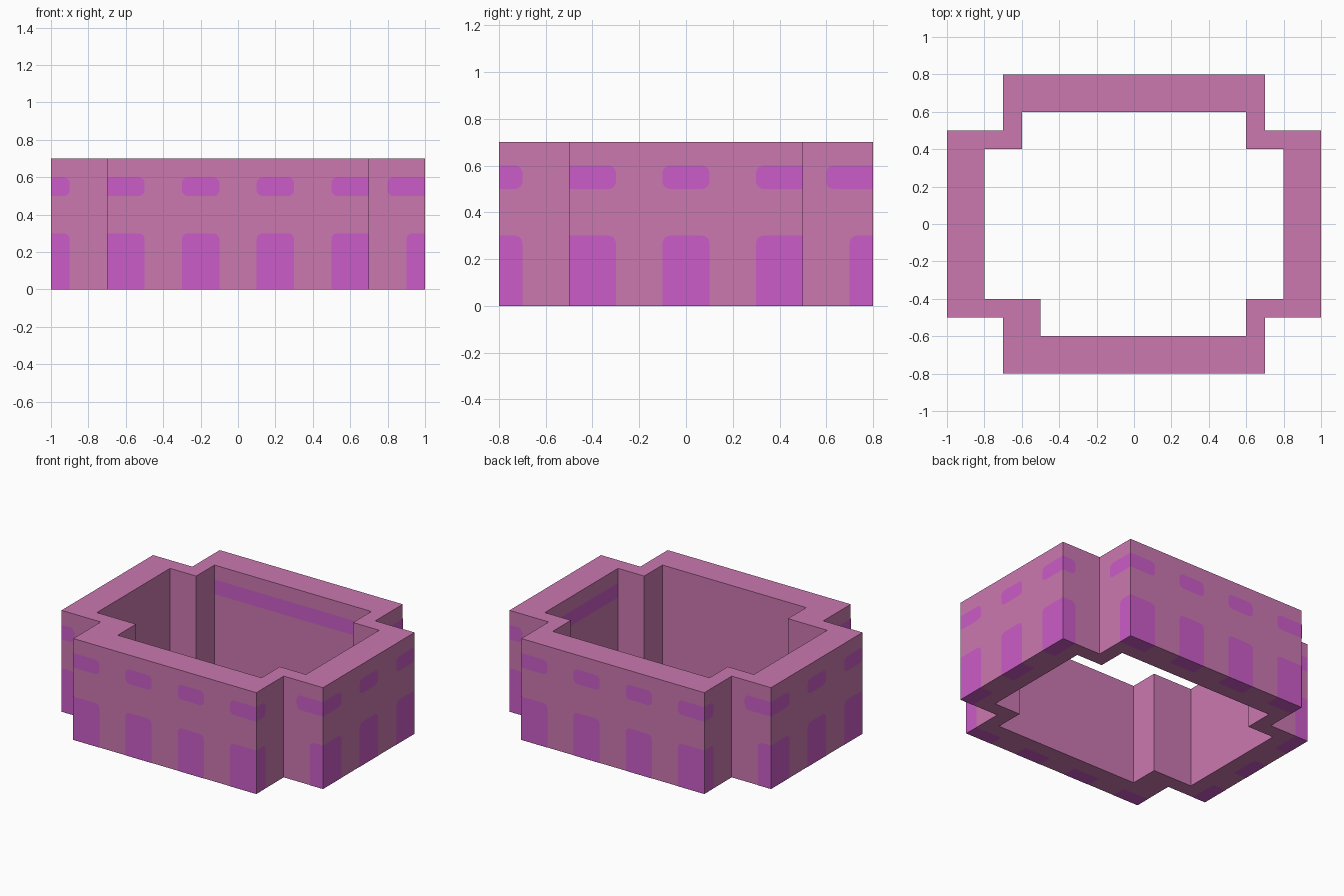
import bpy, bmesh, math
from mathutils import Matrix, Vector

cube = bpy.data.objects.get("Cube")
if cube:
    bpy.data.objects.remove(cube, do_unlink=True)

HEIGHT, LIFT = 0.7, 0.001


def material(name, rgb):
    m = bpy.data.materials.new(name)
    m.use_nodes = True
    m.diffuse_color = (*rgb, 1)
    m.node_tree.nodes["Principled BSDF"].inputs["Base Color"].default_value = (*rgb, 1)
    return m


pink = material("dusty_pink", (0.597, 0.188, 0.434))
purple = material("bright_purple", (0.597, 0.107, 0.578))


def add_object(name, bm, mat):
    mesh = bpy.data.meshes.new(name)
    bm.to_mesh(mesh)
    bm.free()
    mesh.materials.append(mat)
    obj = bpy.data.objects.new(name, mesh)
    bpy.context.collection.objects.link(obj)


# Wall ring: matching outer and inner outlines, bridged point by point
outer = [(.7, .8), (.7, .5), (1, .5), (1, -.5), (.7, -.5), (.7, -.8),
         (-.7, -.8), (-.7, -.5), (-1, -.5), (-1, .5), (-.7, .5), (-.7, .8)]
inner = [(.6, .6), (.6, .4), (.8, .4), (.8, -.4), (.6, -.4), (.6, -.6),
         (-.5, -.6), (-.5, -.4), (-.8, -.4), (-.8, .4), (-.6, .4), (-.6, .6)]
bm = bmesh.new()
loops = [[bm.verts.new((x, y, z)) for x, y in line]
         for line, z in ((outer, 0), (outer, HEIGHT), (inner, HEIGHT), (inner, 0))]
for k, a in enumerate(loops):
    b = loops[(k + 1) % len(loops)]
    for i in range(len(a)):
        j = (i + 1) % len(a)
        bm.faces.new((a[i], a[j], b[j], b[i]))
bmesh.ops.recalc_face_normals(bm, faces=bm.faces)
add_object("walls", bm, pink)


def add_face(bm, turn, points):
    """Face drawn on the front side, then moved round by quarter turns."""
    rot = Matrix.Rotation(turn * math.pi / 2, 3, 'Z')
    bm.faces.new([bm.verts.new(rot @ Vector(p)) for p in points])


def panel(bm, turn, u0, u1, z0, z1, dist, round_left=False, round_right=False, round_base=False):
    """Flat wall panel with rounded free corners."""
    r = 0.03
    corners = [(u0, z0, 1, 1, round_left and round_base), (u1, z0, -1, 1, round_right and round_base),
               (u1, z1, -1, -1, round_right), (u0, z1, 1, -1, round_left)]
    pts = []
    for n, (u, z, su, sz, rounded) in enumerate(corners):
        if not rounded:
            pts.append((u, z))
            continue
        for step in range(4):
            a = math.pi * (1 + n / 2 + step / 6)
            pts.append((u + su * r + r * math.cos(a), z + sz * r + r * math.sin(a)))
    add_face(bm, turn, [(u, -dist - LIFT, z) for u, z in pts])


def sill(bm, turn, u0, u1, dist):
    """Underside of a doorway."""
    quad = [(u0, .1 - dist), (u1, .1 - dist), (u1, -dist), (u0, -dist)]
    add_face(bm, turn, [(u, v, -LIFT) for u, v in quad])


# Doors and windows: each side has a main wall and a set-back strip at either end
doors, windows, sills = bmesh.new(), bmesh.new(), bmesh.new()
for turn in range(4):
    half, dist, back, end, count = ((.7, .8, .5, 1, 4), (.5, 1, .7, .8, 3))[turn % 2]
    for i in range(count):
        u = -half + .4 * i
        free = (i > 0, i < count - 1)
        panel(doors, turn, u, u + .2, 0, .3, dist, *free)
        panel(windows, turn, u, u + .2, .5, .6, dist, *free, True)
        sill(sills, turn, u, u + .2, dist)
    panel(doors, turn, -end, .1 - end, 0, .3, back, False, True)
    panel(doors, turn, end - .1, end, 0, .3, back, True, False)
    panel(windows, turn, -end, .1 - end, .5, .6, back, False, True, True)
    panel(windows, turn, end - .2, end, .5, .6, back, True, False, True)
add_object("doors", doors, purple)
add_object("windows", windows, purple)
add_object("door_sills", sills, purple)

# Inner bands on the back and left inside walls
bands = bmesh.new()
panel(bands, 0, -.6, .6, .5, .6, -.6)
panel(bands, 3, -.4, .4, .5, .6, -.8)
add_object("inner_bands", bands, purple)
